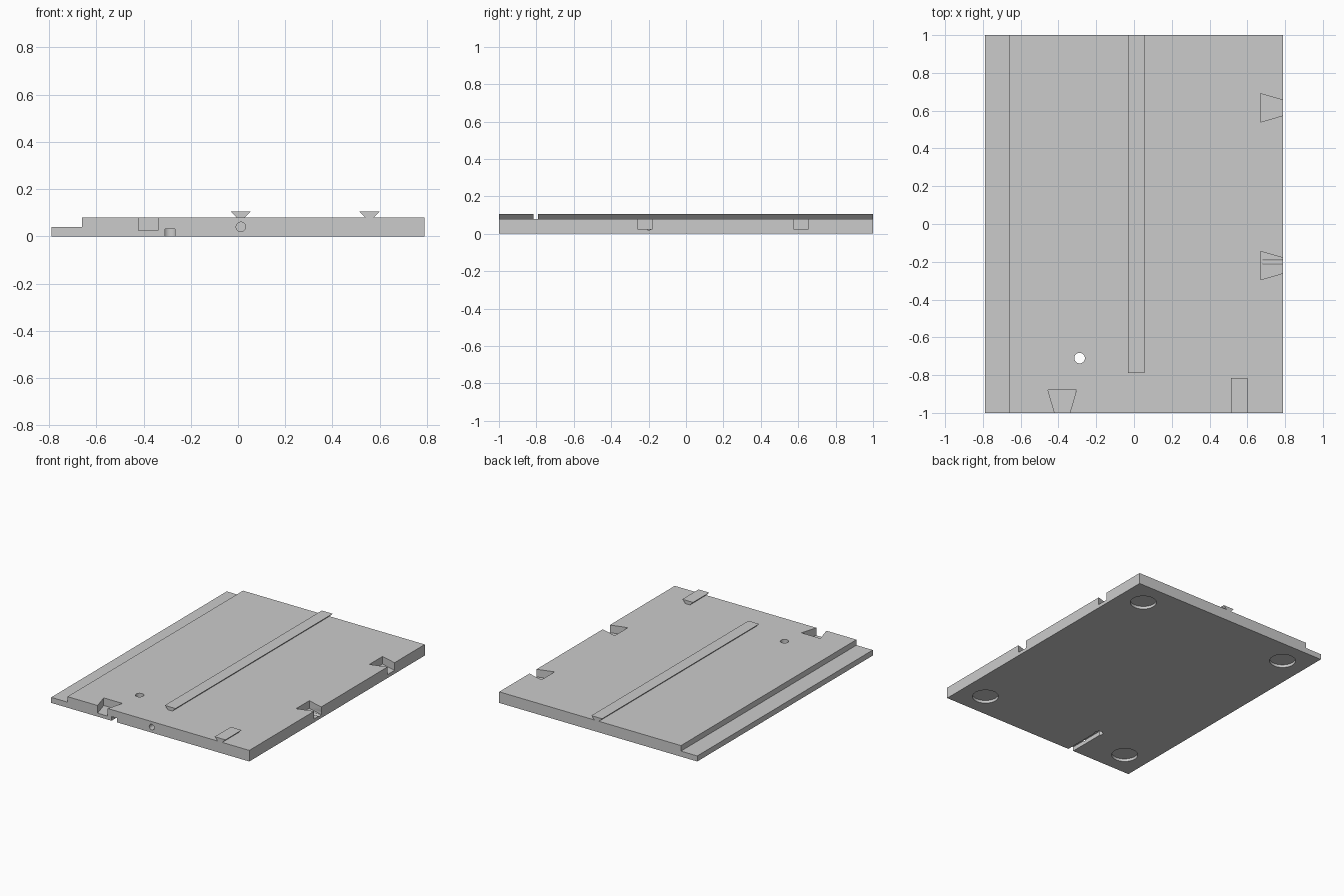
import bpy
import bmesh
import math
from mathutils import Matrix, Vector

old = bpy.data.objects.get("Cube")
if old:
    bpy.data.objects.remove(old, do_unlink=True)

grey = bpy.data.materials.new("plain grey")
grey.use_nodes = True
COLOUR = (0.6, 0.6, 0.6, 1)
grey.diffuse_color = COLOUR
grey.node_tree.nodes["Principled BSDF"].inputs["Base Color"].default_value = COLOUR


def finish(name, bm):
    bmesh.ops.recalc_face_normals(bm, faces=bm.faces)
    mesh = bpy.data.meshes.new(name)
    bm.to_mesh(mesh)
    bm.free()
    mesh.materials.append(grey)
    obj = bpy.data.objects.new(name, mesh)
    bpy.context.collection.objects.link(obj)
    return obj


def prism(name, points, sweep):
    """Extrude a closed 3D outline along a vector."""
    bm = bmesh.new()
    face = bm.faces.new([bm.verts.new(p) for p in points])
    new = bmesh.ops.extrude_face_region(bm, geom=[face], use_keep_orig=True)["geom"]
    verts = [v for v in new if isinstance(v, bmesh.types.BMVert)]
    bmesh.ops.translate(bm, verts=verts, vec=sweep)
    return finish(name, bm)


def cylinder(name, start, end, radius, sides=32):
    start, end = Vector(start), Vector(end)
    axis = end - start
    turn = axis.to_track_quat('Z', 'Y').to_matrix().to_4x4()
    bm = bmesh.new()
    bmesh.ops.create_cone(bm, cap_ends=True, segments=sides, radius1=radius,
                          radius2=radius, depth=axis.length,
                          matrix=Matrix.Translation((start + end) / 2) @ turn)
    return finish(name, bm)


def cut(target, cutter):
    mod = target.modifiers.new("cut", 'BOOLEAN')
    mod.operation = 'DIFFERENCE'
    mod.solver = 'EXACT'
    mod.object = cutter
    bpy.context.view_layer.objects.active = target
    bpy.ops.object.modifier_apply(modifier=mod.name)
    bpy.data.objects.remove(cutter, do_unlink=True)


W, L, T = 0.79, 1.0, 0.08

# Plate with a lowered ledge along one long side
profile = [(-W, 0), (W, 0), (W, T), (-0.66, T), (-0.66, T / 2), (-W, T / 2)]
plate = prism("base_plate", [(x, -L, z) for x, z in profile], (0, 2 * L, 0))

# Dovetail sockets: outline as (depth from edge, offset along edge)
socket = [(-0.06, -0.023), (-0.06, 0.023), (0.12, 0.075), (0.12, -0.075)]
FLOOR = 0.025
for y in (0.615, -0.22):
    cut(plate, prism("socket_cutter", [(W - d, y + s, FLOOR) for d, s in socket], (0, 0, 0.1)))
cut(plate, prism("socket_cutter", [(-0.38 + s, -L + d, FLOOR) for d, s in socket], (0, 0, 0.1)))

# Round bores in the front and side edges
cut(plate, cylinder("bore_cutter", (0.012, -L - 0.05, 0.04), (0.012, -0.89, 0.04), 0.02))
cut(plate, cylinder("bore_cutter", (W + 0.05, -0.198, 0.04), (0.68, -0.198, 0.04), 0.02))

# Through hole, with a slot underneath running to the front edge
HX, HY = -0.288, -0.71
cut(plate, cylinder("hole_cutter", (HX, HY, -0.05), (HX, HY, 0.15), 0.028))
slot = [(HX - 0.021, -0.05), (HX + 0.021, -0.05), (HX + 0.021, 0.03), (HX - 0.021, 0.03)]
cut(plate, prism("slot_cutter", [(x, -L - 0.05, z) for x, z in slot], (0, HY + L + 0.05, 0)))

# Round foot recesses under the corners
for x in (-0.607, 0.607):
    for y in (-0.82, 0.82):
        cut(plate, cylinder("foot_cutter", (x, y, -0.05), (x, y, 0.02), 0.087, 48))


# Dovetail rails on top
def rail(name, x, y0, y1):
    shape = [(-0.018, T), (0.018, T), (0.043, 0.105), (-0.043, 0.105)]
    return prism(name, [(x + dx, y0, z) for dx, z in shape], (0, y1 - y0, 0))


parts = [plate, rail("long_rail", 0.012, -0.79, L), rail("short_rail", 0.557, -L, -0.815)]

bpy.ops.object.select_all(action='DESELECT')
for part in parts:
    part.select_set(True)
bpy.context.view_layer.objects.active = plate
bpy.ops.object.shade_smooth_by_angle(angle=math.radians(30))
